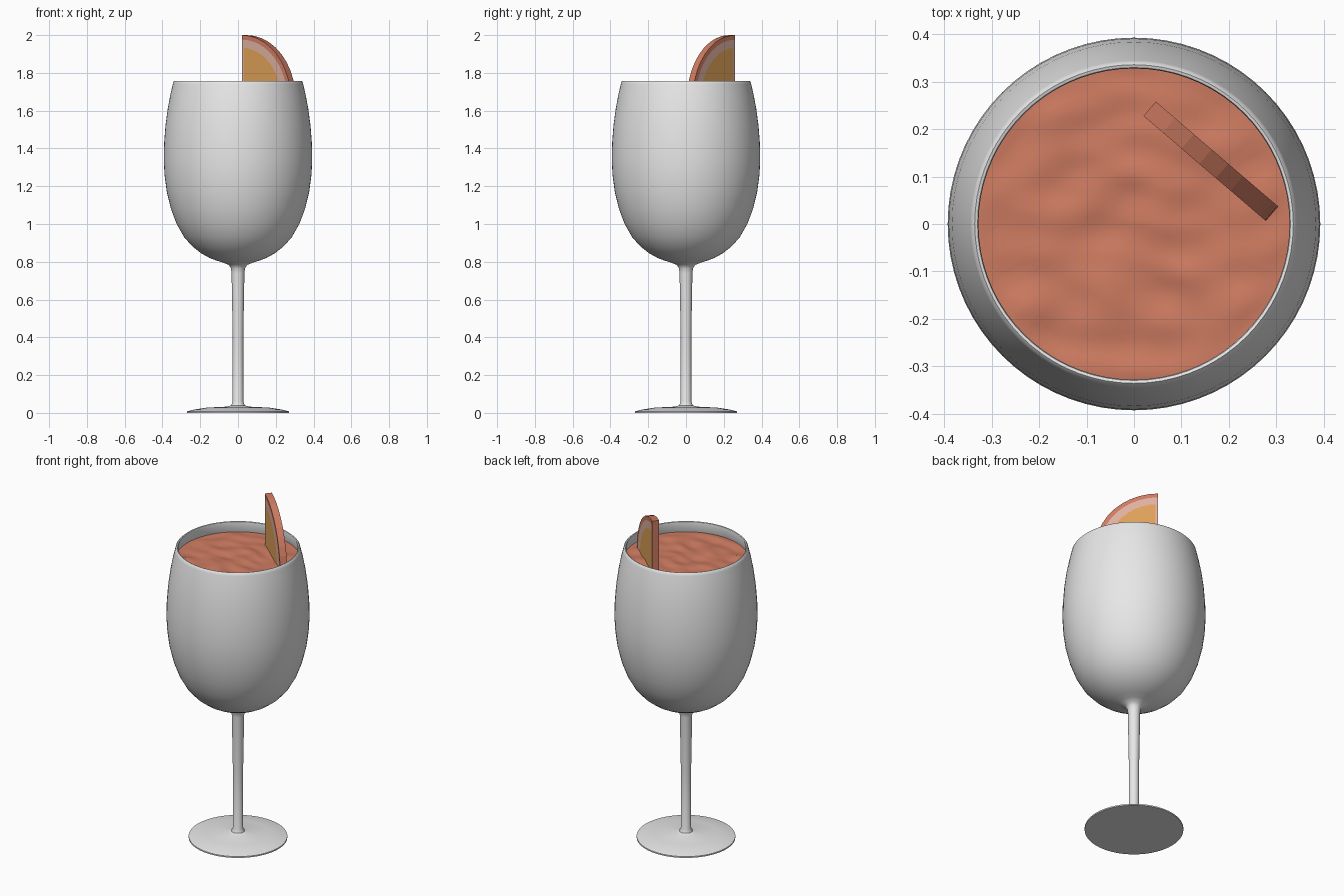
import bpy, bmesh, math
from mathutils import Vector, noise

cube = bpy.data.objects.get("Cube")
if cube:
    bpy.data.objects.remove(cube, do_unlink=True)


def material(name, rgb):
    m = bpy.data.materials.new(name)
    m.use_nodes = True
    m.diffuse_color = (*rgb, 1)
    m.node_tree.nodes["Principled BSDF"].inputs["Base Color"].default_value = (*rgb, 1)
    return m


glass = material("pale glass", (0.8, 0.8, 0.8))
drink = material("salmon drink", (0.62, 0.2, 0.12))
rind = material("fruit rind", (0.62, 0.2, 0.12))
pith = material("fruit pith", (0.74, 0.44, 0.36))
flesh = material("fruit flesh", (0.75, 0.36, 0.1))


def finish(bm, name, mats):
    bmesh.ops.recalc_face_normals(bm, faces=bm.faces)
    mesh = bpy.data.meshes.new(name)
    bm.to_mesh(mesh)
    bm.free()
    for m in mats:
        mesh.materials.append(m)
    ob = bpy.data.objects.new(name, mesh)
    bpy.context.collection.objects.link(ob)
    return ob


def smooth(ob, degrees):
    bpy.ops.object.select_all(action="DESELECT")
    ob.select_set(True)
    bpy.context.view_layer.objects.active = ob
    bpy.ops.object.shade_smooth_by_angle(angle=math.radians(degrees))


def lathe(profile, steps=72):
    bm = bmesh.new()
    verts = [bm.verts.new((r, 0, z)) for r, z in profile]
    edges = [bm.edges.new(pair) for pair in zip(verts, verts[1:])]
    bmesh.ops.spin(bm, geom=verts + edges, axis=(0, 0, 1), cent=(0, 0, 0),
                   angle=math.tau, steps=steps)
    bmesh.ops.remove_doubles(bm, verts=bm.verts, dist=0.0002)
    return bm


# Glass: foot, stem, outer bowl, rounded rim, then the inner wall
bowl = [(0.15, 0.82), (0.195, 0.845), (0.24, 0.88), (0.285, 0.93), (0.325, 1.0),
        (0.355, 1.08), (0.377, 1.17), (0.389, 1.26), (0.393, 1.34), (0.391, 1.43),
        (0.384, 1.52), (0.372, 1.61), (0.357, 1.69), (0.345, 1.74)]
foot_stem = [(0, 0), (0.271, 0), (0.271, 0.008), (0.23, 0.018), (0.165, 0.028),
             (0.06, 0.033), (0.036, 0.04), (0.028, 0.06), (0.028, 0.4), (0.034, 0.74),
             (0.037, 0.765), (0.048, 0.783), (0.08, 0.796), (0.115, 0.807)]
rim = [(0.342, 1.752), (0.336, 1.758), (0.33, 1.756), (0.328, 1.75)]
inner = [(r - 0.016, z + 0.008) for r, z in reversed(bowl[:-1])] + [(0, 0.815)]
smooth(finish(lathe(foot_stem + bowl + rim + inner), "wine_glass", [glass]), 40)

# Drink surface with gentle ripples, reaching the inner wall
level, radius, rings = 1.69, 0.342, 24
bm = lathe([(radius * i / rings, level) for i in range(rings + 1)])
for v in bm.verts:
    fade = min(1, (radius - v.co.xy.length) / 0.04)
    p = Vector((v.co.x * 9, v.co.y * 14, 0))
    v.co.z += 0.012 * fade * noise.noise(p)
liquid = finish(bm, "drink_surface", [drink])
if liquid.data.polygons[0].normal.z < 0:
    liquid.data.flip_normals()
smooth(liquid, 60)

# Fruit wedge: a quarter disc with flesh, pith and rind bands
radii, steps, thick = [0.275, 0.318, 0.342], 10, 0.04
bm = bmesh.new()
centre = bm.verts.new((0, -thick / 2, 0))
arcs = []
for r in radii:
    angles = [math.pi / 2 * i / steps for i in range(steps + 1)]
    arcs.append([bm.verts.new((r * math.sin(a), -thick / 2, r * math.cos(a))) for a in angles])
for i in range(steps):
    bm.faces.new((centre, arcs[0][i], arcs[0][i + 1])).material_index = 2
    for k in (0, 1):
        f = bm.faces.new((arcs[k][i], arcs[k + 1][i], arcs[k + 1][i + 1], arcs[k][i + 1]))
        f.material_index = 1 - k
# Pith strip beside the upright cut
strip = 0.014
bmesh.ops.bisect_plane(bm, geom=bm.verts[:] + bm.edges[:] + bm.faces[:],
                       plane_co=(strip, 0, 0), plane_no=(1, 0, 0))
for f in bm.faces:
    if f.material_index == 2 and f.calc_center_median().x < strip:
        f.material_index = 1
# Thicken, with rind colour on the edges
front = bm.faces[:]
copy = bmesh.ops.duplicate(bm, geom=bm.verts[:] + bm.edges[:] + front)
vmap = copy["vert_map"]
border = [e for f in front for e in f.edges if e.is_boundary]
for v in [g for g in copy["geom"] if isinstance(g, bmesh.types.BMVert)]:
    v.co.y = thick / 2
for e in border:
    a, b = e.verts
    bm.faces.new((a, b, vmap[b], vmap[a])).material_index = 0
wedge = finish(bm, "fruit_wedge", [rind, pith, flesh])
wedge.location = (0.033, 0.243, 1.658)
wedge.rotation_euler.z = math.atan2(-0.223, 0.26)
